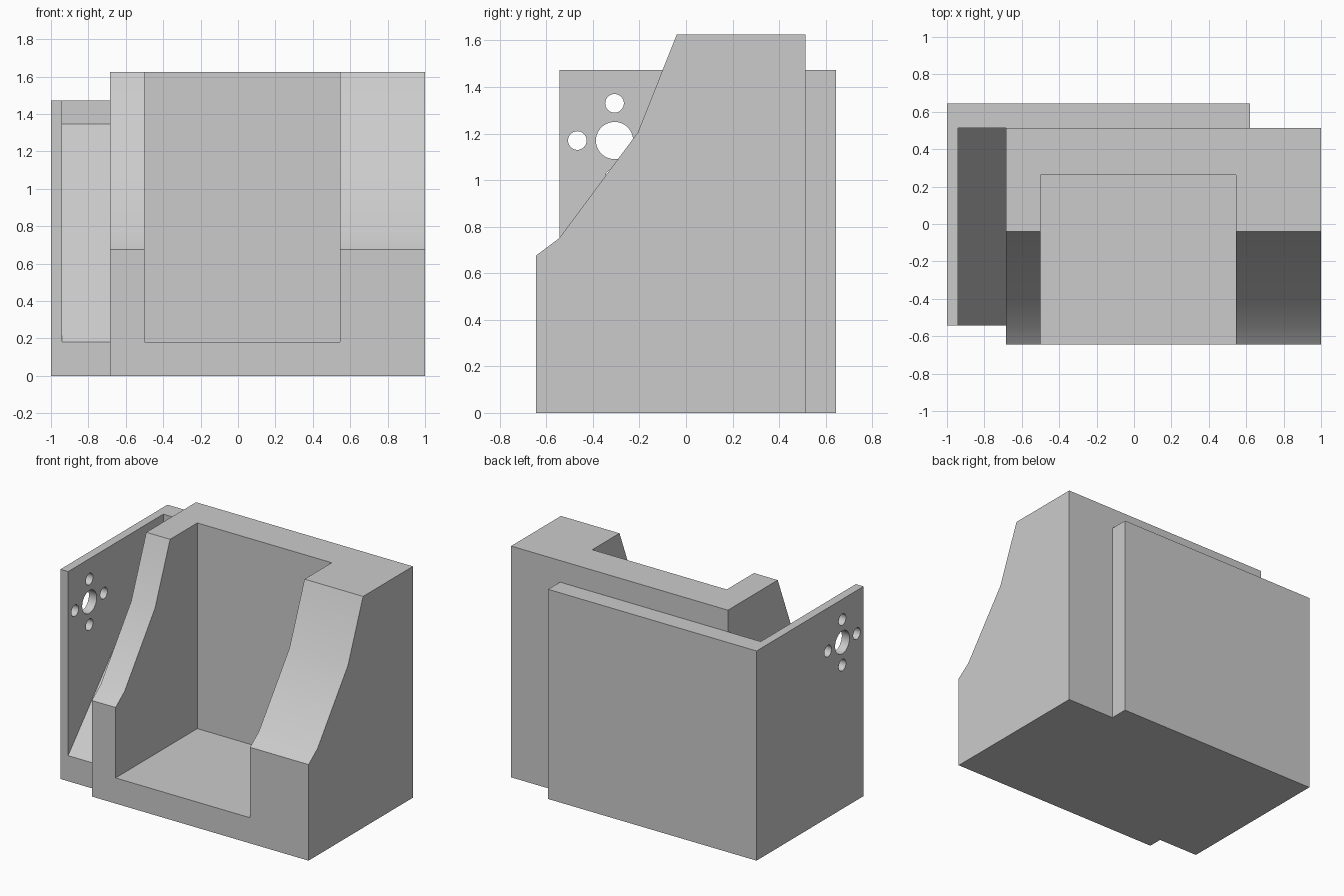
import bpy
import bmesh
import math
from mathutils import Matrix, Vector

default = bpy.data.objects.get("Cube")
if default:
    bpy.data.objects.remove(default, do_unlink=True)

grey = bpy.data.materials.new("light_grey")
grey.use_nodes = True
grey.diffuse_color = (0.6, 0.6, 0.6, 1)
grey.node_tree.nodes["Principled BSDF"].inputs["Base Color"].default_value = (0.6, 0.6, 0.6, 1)


def finish(name, bm):
    bmesh.ops.recalc_face_normals(bm, faces=bm.faces)
    mesh = bpy.data.meshes.new(name)
    bm.to_mesh(mesh)
    bm.free()
    mesh.materials.append(grey)
    obj = bpy.data.objects.new(name, mesh)
    bpy.context.collection.objects.link(obj)
    return obj


def prism(name, profile, axis, start, end):
    """Extrude a profile along x (points are y, z) or z (points are x, y)."""
    bm = bmesh.new()
    place = (lambda a, b: (start, a, b)) if axis == "x" else (lambda a, b: (a, b, start))
    face = bm.faces.new([bm.verts.new(place(a, b)) for a, b in profile])
    moved = bmesh.ops.extrude_face_region(bm, geom=[face])["geom"]
    step = Vector((end - start, 0, 0)) if axis == "x" else Vector((0, 0, end - start))
    bmesh.ops.translate(bm, vec=step, verts=[v for v in moved if isinstance(v, bmesh.types.BMVert)])
    return finish(name, bm)


def activate(obj):
    bpy.ops.object.select_all(action="DESELECT")
    obj.select_set(True)
    bpy.context.view_layer.objects.active = obj


def cut(obj, cutter):
    cutter.hide_render = True
    mod = obj.modifiers.new("cut", "BOOLEAN")
    mod.operation = "DIFFERENCE"
    mod.solver = "EXACT"
    mod.object = cutter
    activate(obj)
    bpy.ops.object.modifier_apply(modifier=mod.name)
    bpy.data.objects.remove(cutter, do_unlink=True)


# Main housing with swept-back side walls
front, back, top = -0.645, 0.513, 1.625
housing = prism("housing", [
    (front, 0), (front, 0.675), (-0.545, 0.75), (-0.207, 1.205),
    (-0.04, top), (back, top), (back, 0)], "x", -0.685, 1)

# Open pocket in the housing
cut(housing, prism("pocket_cutter", [
    (-0.5, -1), (0.545, -1), (0.545, 0.262), (-0.5, 0.262)], "z", 0.18, 2))

# L-shaped back and side plate
plate_front, plate_back = -0.543, 0.645
bracket = prism("mounting_bracket", [
    (-1, plate_front), (-0.94, plate_front), (-0.94, back),
    (0.62, back), (0.62, plate_back), (-1, plate_back)], "z", 0, 1.473)


# Centre bore with four screw holes around it
def drill(y, z, radius):
    bm = bmesh.new()
    turn = Matrix.Translation((-0.97, y, z)) @ Matrix.Rotation(math.pi / 2, 4, "Y")
    bmesh.ops.create_cone(bm, cap_ends=True, segments=40, radius1=radius,
                          radius2=radius, depth=0.2, matrix=turn)
    cut(bracket, finish("hole_cutter", bm))


bore_y, bore_z, spacing = -0.307, 1.17, 0.16
drill(bore_y, bore_z, 0.08)
for i in range(4):
    angle = i * math.pi / 2
    drill(bore_y + spacing * math.cos(angle), bore_z + spacing * math.sin(angle), 0.04)

# Sloping brace between the side plate and the housing
brace = prism("sloping_brace", [
    (plate_front, 0), (plate_front, 0.18), (back, 1.345), (back, 0)], "x", -0.94, -0.685)

for part in (housing, bracket, brace):
    activate(part)
    bpy.ops.object.shade_smooth_by_angle(angle=math.radians(30))
